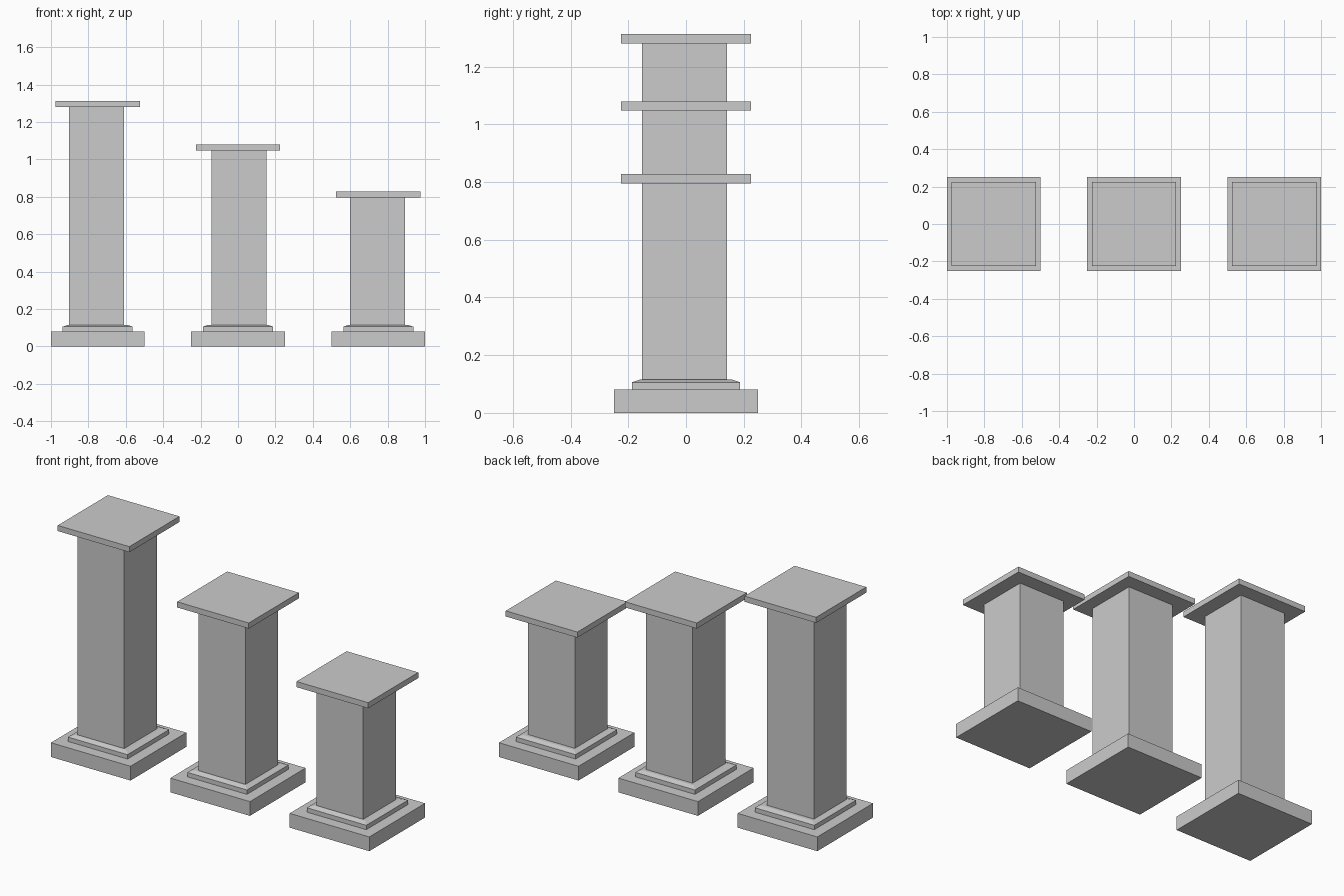
import bpy, bmesh

if "Cube" in bpy.data.objects:
    bpy.data.objects.remove(bpy.data.objects["Cube"])


def block(name, x, y, z0, z1, half_bottom, half_top=None):
    """Square block, optionally tapering towards its top."""
    half_top = half_top or half_bottom
    bm = bmesh.new()
    rings = []
    for z, h in ((z0, half_bottom), (z1, half_top)):
        rings.append([bm.verts.new((x + sx * h, y + sy * h, z))
                      for sx, sy in ((-1, -1), (1, -1), (1, 1), (-1, 1))])
    low, high = rings
    bm.faces.new(low[::-1])
    bm.faces.new(high)
    for i in range(4):
        j = (i + 1) % 4
        bm.faces.new((low[i], low[j], high[j], high[i]))
    mesh = bpy.data.meshes.new(name)
    bm.to_mesh(mesh)
    bm.free()
    obj = bpy.data.objects.new(name, mesh)
    bpy.context.collection.objects.link(obj)
    return obj


# Three pedestals: label, centre x, shaft centre x, total height
pedestals = (("tall", -0.75, -0.756, 1.312),
             ("medium", 0.0, 0.006, 1.079),
             ("short", 0.75, 0.746, 0.827))

for label, x, shaft_x, height in pedestals:
    cap_bottom = height - 0.032
    # Plinth and stepped collar with sloped top
    block(label + "_plinth", x, 0, 0, 0.081, 0.25)
    block(label + "_collar", x, 0, 0.081, 0.106, 0.187)
    block(label + "_collar_slope", x, 0, 0.106, 0.115, 0.187, 0.16)
    # Square shaft
    block(label + "_shaft", shaft_x, -0.005, 0.112, cap_bottom, 0.147)
    # Flat display top
    block(label + "_cap", x, 0, cap_bottom, height, 0.225)
